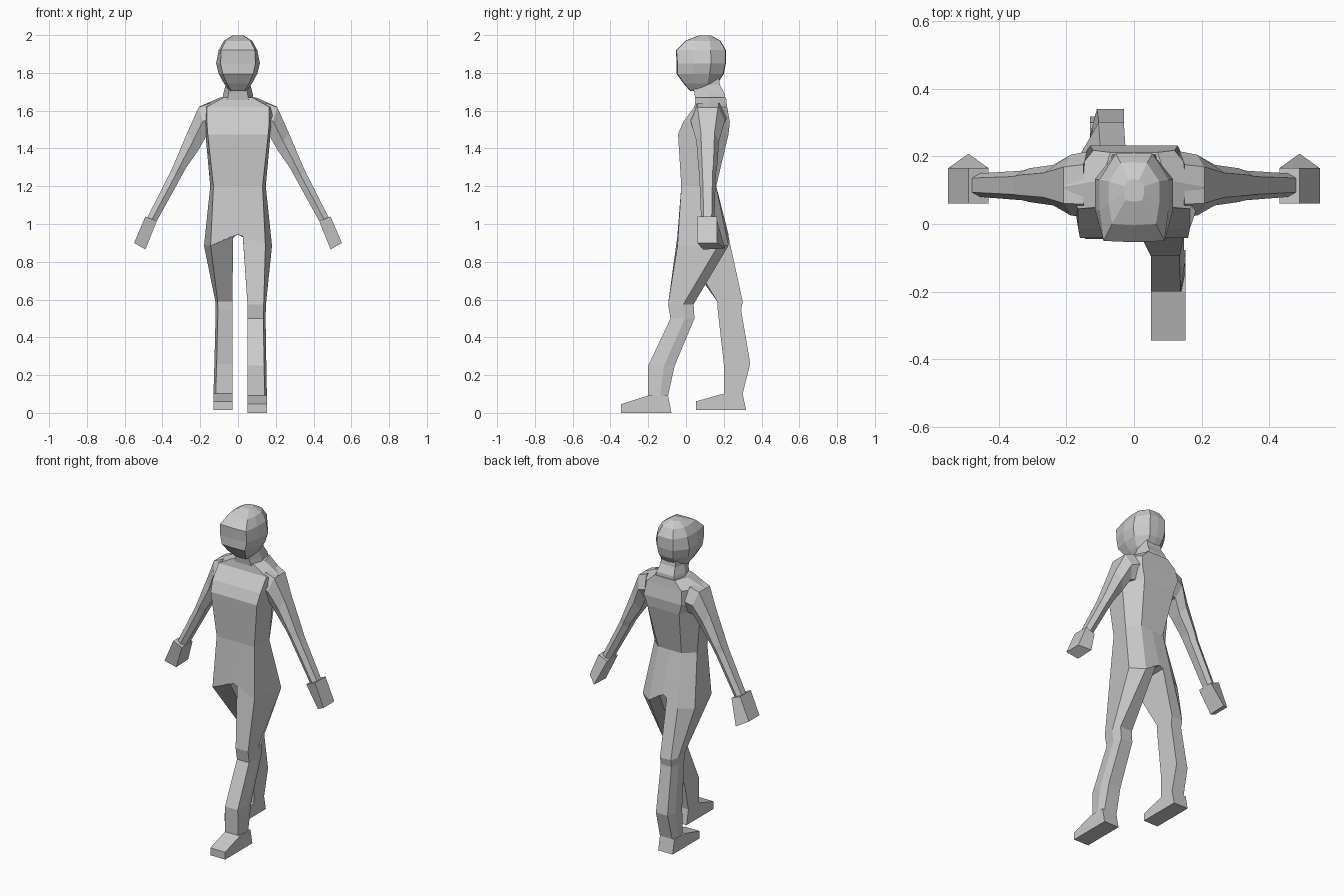
import bpy, bmesh


def loft(name, rings, bottom=True, top=True, split=False):
    """Skin a stack of equal-sized point rings into one flat-shaded object."""
    bm = bmesh.new()
    vr = [[bm.verts.new(p) for p in r] for r in rings]
    n = len(vr[0])
    for a, b in zip(vr, vr[1:]):
        for i in range(n):
            j = (i + 1) % n
            bm.faces.new((a[i], a[j], b[j], b[i]))
    if bottom:
        if split:  # two sloping halves either side of the centre line
            h = n // 2
            bm.faces.new(vr[0][:h + 1])
            bm.faces.new(vr[0][h:] + vr[0][:1])
        else:
            bm.faces.new(vr[0])
    if top:
        bm.faces.new(vr[-1])
    bmesh.ops.recalc_face_normals(bm, faces=bm.faces)
    me = bpy.data.meshes.new(name)
    bm.to_mesh(me)
    bm.free()
    ob = bpy.data.objects.new(name, me)
    bpy.context.collection.objects.link(ob)
    return ob


def body_ring(z, wf, ws, wb, y0, ym, y1, dz=0.0, bulge=0.0):
    """Symmetric 8-point ring; dz lifts the centre points."""
    return [(0, y0 - bulge, z + dz), (wf, y0, z), (ws, ym, z), (wb, y1, z),
            (0, y1, z + dz), (-wb, y1, z), (-ws, ym, z), (-wf, y0, z)]


# Torso and neck
loft("torso", [
    body_ring(0.885, 0.145, 0.180, 0.10, -0.045, 0.17, 0.225, dz=0.06),
    body_ring(1.20, 0.130, 0.147, 0.08, -0.025, 0.10, 0.16),
    body_ring(1.475, 0.160, 0.172, 0.11, -0.042, 0.10, 0.225),
    body_ring(1.54, 0.165, 0.185, 0.13, -0.015, 0.11, 0.232),
    body_ring(1.62, 0.165, 0.208, 0.12, 0.045, 0.11, 0.218),
    body_ring(1.67, 0.075, 0.095, 0.07, 0.052, 0.13, 0.212),
], split=True)
loft("neck", [
    body_ring(1.645, 0.060, 0.085, 0.07, 0.052, 0.12, 0.208),
    body_ring(1.69, 0.050, 0.078, 0.06, 0.045, 0.12, 0.205),
    body_ring(1.735, 0.045, 0.066, 0.05, 0.035, 0.11, 0.180),
    body_ring(1.80, 0.045, 0.066, 0.05, 0.035, 0.11, 0.170),
])


# Head: 10-sided rings, (z, face half width, side half width, front, back)
def head_ring(z, wf, ws, y0, y1):
    d = y1 - y0
    half = [(wf, y0), (ws, y0 + 0.35 * d), (ws, y0 + 0.7 * d), (wf * 0.6, y1)]
    return ([(0, y0 - 0.004, z)] + [(x, y, z) for x, y in half] + [(0, y1 + 0.003, z)]
            + [(-x, y, z) for x, y in reversed(half)])


loft("head", [head_ring(*r) for r in (
    (1.705, 0.035, 0.045, 0.025, 0.12),
    (1.745, 0.060, 0.075, -0.010, 0.165),
    (1.795, 0.080, 0.102, -0.046, 0.197),
    (1.85, 0.092, 0.116, -0.045, 0.208),
    (1.92, 0.090, 0.102, -0.050, 0.208),
    (1.97, 0.065, 0.075, 0.000, 0.180),
    (1.998, 0.025, 0.030, 0.070, 0.130))])


# Arms: (outer x, z, inner x, z, front y, back y)
ARM = [(0.150, 1.640, 0.120, 1.480, 0.020, 0.215),
       (0.208, 1.618, 0.165, 1.470, 0.025, 0.205),
       (0.268, 1.485, 0.210, 1.390, 0.055, 0.175),
       (0.340, 1.315, 0.280, 1.290, 0.065, 0.165),
       (0.358, 1.275, 0.298, 1.255, 0.070, 0.158),
       (0.480, 1.035, 0.430, 1.015, 0.080, 0.150)]


def arm_ring(s, xo, zo, xi, zi, y0, y1):
    k = (y1 - y0) * 0.2
    xm, zm = (xo + xi) / 2, (zo + zi) / 2
    return [(s * x, y, z) for x, y, z in (
        (xo, y0 + k, zo), (xm, y0, zm), (xi, y0 + k, zi),
        (xi, y1 - k, zi), (xm, y1, zm), (xo, y1 - k, zo))]


for s, side in ((1, "right"), (-1, "left")):
    loft(side + "_arm", [arm_ring(s, *r) for r in ARM])
    # Hand: tapered block with a trailing corner
    loft(side + "_hand", [
        [(s * x, y, z) for x, y, z in ((0.49, 0.06, 1.04), (0.43, 0.06, 1.015),
                                       (0.43, 0.165, 1.015), (0.49, 0.165, 1.04))],
        [(s * x, y, z) for x, y, z in ((0.55, 0.06, 0.90), (0.49, 0.09, 0.865),
                                       (0.49, 0.208, 0.87), (0.55, 0.165, 0.90))]])


# Legs: (z, inner x, outer x, front y, back y), knee, calf and ankle
LEGS = {
    "right": (1, [(0.575, 0.050, 0.148, -0.095, 0.040),
                  (0.50, 0.050, 0.146, -0.082, 0.045),
                  (0.25, 0.050, 0.150, -0.200, -0.060),
                  (0.09, 0.050, 0.153, -0.200, -0.095)], -0.345, 0.0),
    "left": (-1, [(0.590, 0.030, 0.120, 0.165, 0.300),
                  (0.545, 0.030, 0.118, 0.168, 0.292),
                  (0.26, 0.030, 0.125, 0.200, 0.340),
                  (0.10, 0.030, 0.130, 0.200, 0.300)], 0.052, 0.015),
}


def leg_ring(s, z, xi, xo, y0, y1):
    return [(s * xi, y0, z), (s * (xo - 0.012), y0, z),
            (s * xo, y0 * 0.4 + y1 * 0.6, z), (s * (xo - 0.015), y1, z), (s * xi, y1, z)]


for side, (s, rows, toe, sole) in LEGS.items():
    hip = [(s * x, y, z) for x, y, z in (
        (0.025, -0.045, 0.94), (0.145, -0.045, 0.885), (0.18, 0.17, 0.885),
        (0.10, 0.225, 0.885), (0.025, 0.225, 0.935))]
    loft(side + "_leg", [hip] + [leg_ring(s, *r) for r in rows], bottom=False)
    # Foot: wedge profile extruded across the ankle width
    z, xi, xo, y0, y1 = rows[-1]
    profile = [(toe, sole), (toe, sole + 0.046), (y0, z + 0.002),
               (y1, z + 0.002), (y1 + 0.018, sole)]
    loft(side + "_foot", [[(s * x, y, h) for y, h in profile] for x in (xi, xo)])
